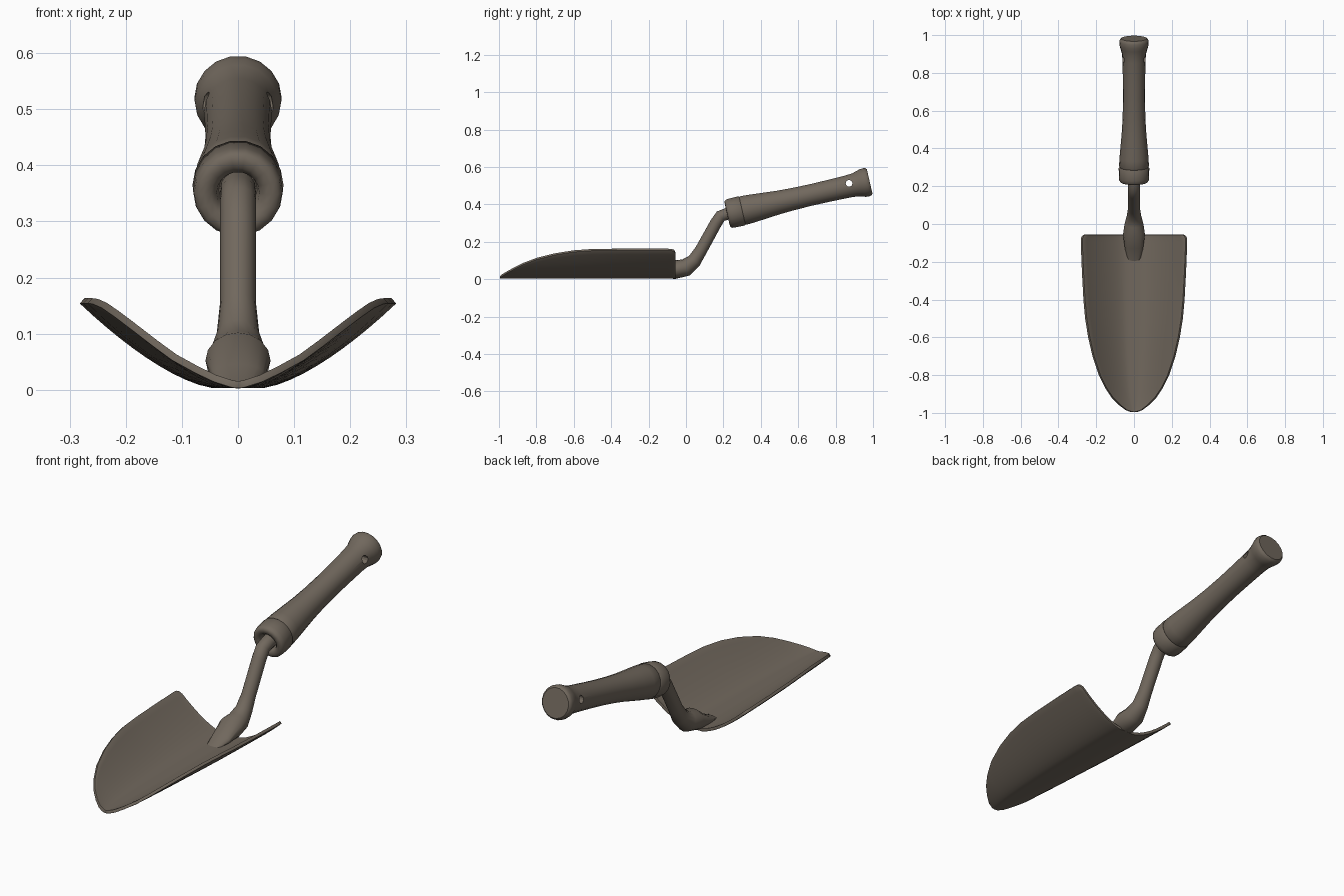
import bpy, bmesh, math
from mathutils import Vector, Matrix

cube = bpy.data.objects.get("Cube")
if cube:
    bpy.data.objects.remove(cube, do_unlink=True)

# One weathered metal colour for the whole tool
COLOR = (0.165, 0.138, 0.110, 1)
metal = bpy.data.materials.new("weathered_brown_grey")
metal.use_nodes = True
metal.diffuse_color = COLOR
bsdf = metal.node_tree.nodes["Principled BSDF"]
bsdf.inputs["Base Color"].default_value = COLOR
bsdf.inputs["Roughness"].default_value = 0.7


def loft(name, rings, closed=True, angle=40):
    """Skin a list of equally long point rows; closed rows get end caps."""
    bm = bmesh.new()
    rows = [[bm.verts.new(p) for p in ring] for ring in rings]
    n = len(rows[0])
    for a, b in zip(rows, rows[1:]):
        for i in range(n if closed else n - 1):
            j = (i + 1) % n
            bm.faces.new((a[i], a[j], b[j], b[i]))
    if closed:
        bm.faces.new(rows[0])
        bm.faces.new(rows[-1])
    bmesh.ops.recalc_face_normals(bm, faces=bm.faces)
    mesh = bpy.data.meshes.new(name)
    bm.to_mesh(mesh)
    bm.free()
    mesh.materials.append(metal)
    obj = bpy.data.objects.new(name, mesh)
    bpy.context.collection.objects.link(obj)
    smooth(obj, angle)
    return obj


def smooth(obj, angle):
    bpy.ops.object.select_all(action='DESELECT')
    obj.select_set(True)
    bpy.context.view_layer.objects.active = obj
    bpy.ops.object.shade_smooth_by_angle(angle=math.radians(angle))


def apply_modifiers(obj):
    bpy.context.view_layer.objects.active = obj
    for mod in list(obj.modifiers):
        bpy.ops.object.modifier_apply(modifier=mod.name)


# Blade: dished sheet, rows of (y, half width, edge height)
outline = [(-0.995, 0.02, 0.004), (-0.985, 0.045, 0.012), (-0.96, 0.078, 0.028),
           (-0.92, 0.118, 0.05), (-0.87, 0.152, 0.075), (-0.8, 0.187, 0.102),
           (-0.7, 0.22, 0.127), (-0.6, 0.243, 0.143), (-0.5, 0.259, 0.15),
           (-0.4, 0.268, 0.151), (-0.25, 0.276, 0.151), (-0.1, 0.282, 0.151),
           (-0.075, 0.281, 0.15), (-0.062, 0.274, 0.144), (-0.056, 0.262, 0.134)]
COLS = 24


def blade_row(y, w, h):
    row = []
    for i in range(COLS + 1):
        s = 2 * i / COLS - 1
        rise = max(0, (abs(s) - 0.15) / 0.85) ** 1.5
        row.append((w * s, y, 0.003 + h * rise))
    return row


blade = loft("blade", [blade_row(*r) for r in outline], closed=False)
if blade.data.polygons[0].normal.z < 0:
    blade.data.flip_normals()
sheet = blade.modifiers.new("thickness", 'SOLIDIFY')
sheet.thickness = 0.013
sheet.offset = 1
rim = blade.modifiers.new("soft_rim", 'BEVEL')
rim.width = 0.004
rim.segments = 2
rim.limit_method = 'ANGLE'
rim.angle_limit = math.radians(50)
apply_modifiers(blade)
smooth(blade, 50)

# Neck: flared socket bending up into the grip (y, z, half width, half height)
neck = [(-0.2, 0.01, 0.03, 0.004), (-0.13, 0.026, 0.048, 0.02),
        (-0.056, 0.052, 0.058, 0.05), (0.0, 0.063, 0.05, 0.047),
        (0.045, 0.1, 0.038, 0.038), (0.08, 0.155, 0.032, 0.033),
        (0.16, 0.3, 0.032, 0.032), (0.185, 0.337, 0.032, 0.032),
        (0.22, 0.35, 0.032, 0.032), (0.28, 0.362, 0.032, 0.032)]
rings = []
for i, (y, z, a, b) in enumerate(neck):
    before, after = neck[max(i - 1, 0)], neck[min(i + 1, len(neck) - 1)]
    tangent = Vector((0, after[0] - before[0], after[1] - before[1])).normalized()
    if i < 3:
        tangent = Vector((0, 1, 0))
    up = Vector((1, 0, 0)).cross(tangent)
    rings.append([Vector((a * math.cos(t), y, z)) + up * b * math.sin(t)
                  for t in (math.tau * k / 16 for k in range(16))])
loft("neck", rings, angle=60)

# Grip: turned along a tilted axis (distance, radius)
start, end = Vector((0, 0.22, 0.348)), Vector((0, 0.982, 0.523))
axis = (end - start).normalized()
length = (end - start).length
side = Vector((1, 0, 0))
up = side.cross(axis)


def lathe(name, profile, sides=18):
    return loft(name, [[start + axis * d + (side * math.cos(t) + up * math.sin(t)) * r
                        for t in (math.tau * k / sides for k in range(sides))]
                       for d, r in profile])


lathe("grip_collar", [(0.04, 0.034), (0.014, 0.038), (0.003, 0.048), (0, 0.06),
                      (0.002, 0.071), (0.01, 0.078), (0.025, 0.08), (0.078, 0.081),
                      (0.083, 0.077), (0.083, 0.05)])
grip = lathe("grip", [(0.06, 0.05), (0.082, 0.076), (0.088, 0.079), (0.13, 0.077),
                      (0.2, 0.071), (0.28, 0.064), (0.36, 0.06), (0.46, 0.058),
                      (0.56, 0.059), (0.66, 0.061), (0.7, 0.064), (0.725, 0.071),
                      (0.745, 0.077), (0.765, 0.078), (length - 0.006, 0.075),
                      (length, 0.068)])

# Hanging hole through the grip
bpy.ops.mesh.primitive_cylinder_add(vertices=12, radius=0.018, depth=0.4,
                                    location=(0, 0.872, 0.513),
                                    rotation=(0, math.pi / 2, 0))
cutter = bpy.context.object
cutter.name = "hole_cutter"
cutter.hide_render = True
cutter.data.materials.append(metal)
hole = grip.modifiers.new("hanging_hole", 'BOOLEAN')
hole.operation = 'DIFFERENCE'
hole.solver = 'EXACT'
hole.object = cutter
apply_modifiers(grip)
bpy.data.objects.remove(cutter, do_unlink=True)
smooth(grip, 40)
